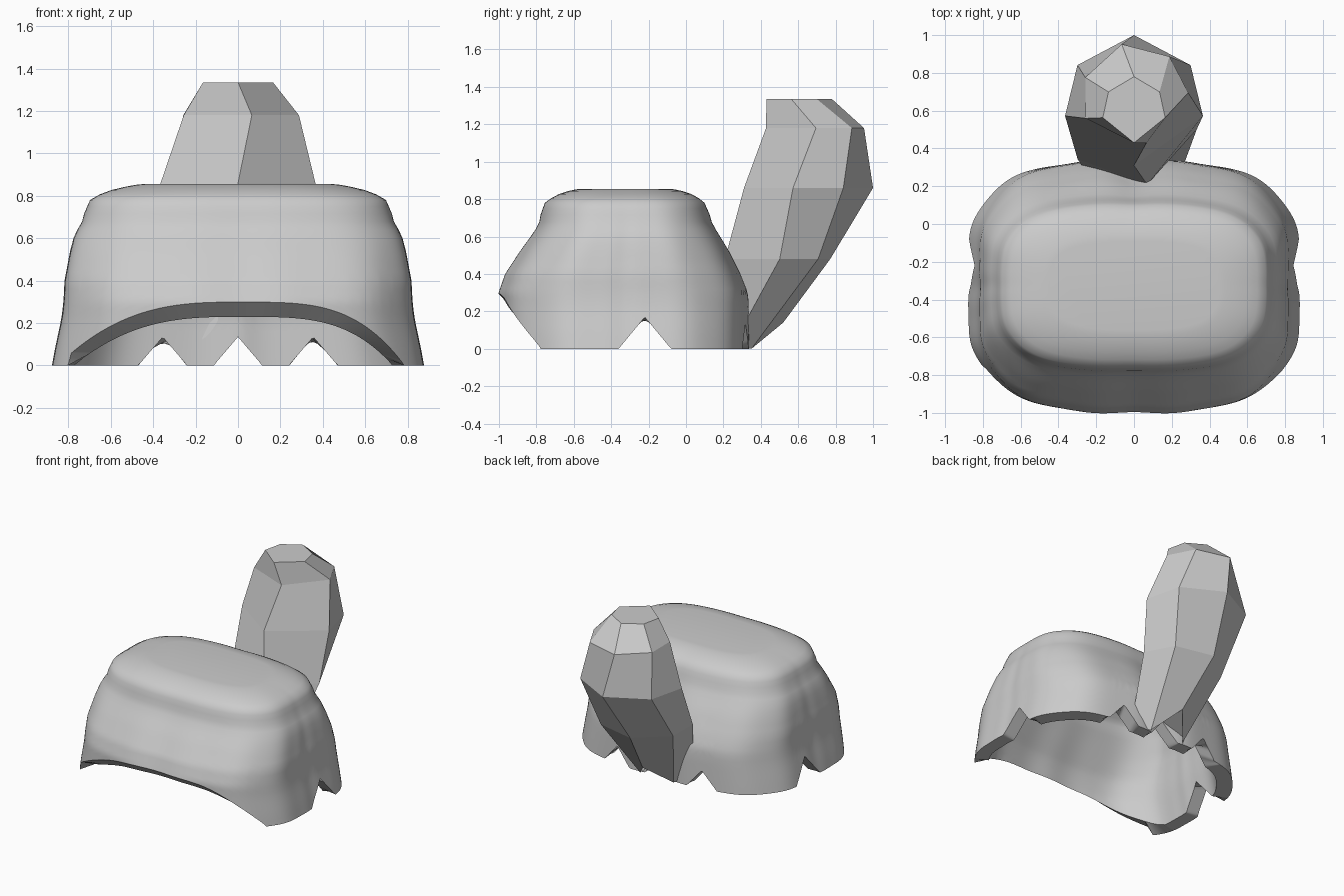
import bpy, bmesh, math
from mathutils import Vector

cube = bpy.data.objects.get("Cube")
if cube:
    bpy.data.objects.remove(cube)

grey = bpy.data.materials.new("plain_grey")
grey.use_nodes = True
COLOUR = (0.6, 0.6, 0.6, 1)
grey.diffuse_color = COLOUR
grey.node_tree.nodes["Principled BSDF"].inputs["Base Color"].default_value = COLOUR


def finish(bm, name, angle=None):
    bmesh.ops.recalc_face_normals(bm, faces=bm.faces[:])
    mesh = bpy.data.meshes.new(name)
    bm.to_mesh(mesh)
    bm.free()
    mesh.materials.append(grey)
    obj = bpy.data.objects.new(name, mesh)
    bpy.context.collection.objects.link(obj)
    if angle:
        bpy.ops.object.select_all(action='DESELECT')
        obj.select_set(True)
        bpy.context.view_layer.objects.active = obj
        bpy.ops.object.shade_smooth_by_angle(angle=math.radians(angle))
    return obj


# Hair shell outlines: height, half width, front y, back y
OUTSIDE = [(0, .885, -.99, .335), (.08, .87, -.995, .335), (.22, .84, -1, .335),
           (.3, .83, -1, .33), (.4, .825, -.965, .29), (.53, .80, -.88, .225),
           (.62, .775, -.815, .17), (.67, .74, -.785, .14), (.71, .73, -.78, .13),
           (.78, .70, -.755, .10), (.82, .63, -.70, .05), (.85, .50, -.61, -.04),
           (.855, .45, -.56, -.09)]
INSIDE = [(0, .785, -.92, .24), (.22, .74, -.925, .24), (.3, .73, -.9, .225),
          (.36, .725, -.875, .20), (.48, .71, -.793, .14), (.62, .665, -.70, .055),
          (.69, .625, -.67, .03), (.74, .56, -.61, -.04), (.755, .42, -.53, -.12)]
COLUMNS, POWER = 480, 3.1


def outline(profile, z):
    for lo, hi in zip(profile, profile[1:]):
        if z <= hi[0]:
            t = (z - lo[0]) / (hi[0] - lo[0])
            return [p + (q - p) * t for p, q in zip(lo[1:], hi[1:])]
    return profile[-1][1:]


def point(profile, theta, z):
    a, front, back = outline(profile, z)
    c, s = math.cos(theta), math.sin(theta)
    r = (abs(c) ** POWER + abs(s) ** POWER) ** (-1 / POWER)
    # shallow vertical furrows between the locks
    fade = min(1, max(.25, (.8 - z) / .3)) if z < .84 else 0
    for centre, deep in ((0, .02), (90, .035), (180, .02)):
        d = (math.degrees(theta) - centre + 180) % 360 - 180
        r -= deep * fade * math.exp(-(d / 7) ** 2)
    r += .006 * fade * math.cos(theta * 14)
    return Vector((a * r * c, (front + back) / 2 + (back - front) / 2 * r * s, z))


def notch(d, half, height):
    return max(0, height * (1 - abs(d) / half))


def edge_height(p, drop):
    """Front arch, side notches and back notches."""
    if p.y < -.45:
        if p.x < -.8:
            return 0
        reach, power = (.85, 2.8) if p.x < 0 else (.785, 3.6)
        return max(0, .3 * (1 - (abs(p.x) / reach) ** power) - drop)
    if p.y < 0:
        return notch(p.y + .22, .14, .17)
    return max(notch(p.x - c, .115, .135) for c in (-.355, 0, .355))


def hem(profile, theta, drop):
    z = 0
    for _ in range(8):
        z = (z + edge_height(point(profile, theta, z), drop)) / 2
    return z if z > .004 else 0


def join(low, high):
    count = len(low)
    for i in range(count):
        j = (i + 1) % count
        bm.faces.new((low[i], low[j], high[j], high[i]))


def skin(profile, drop):
    """A domed skin from its cut lower edge to its closed top."""
    bend, rows = .6, []
    heights = [bend * i / 15 for i in range(16)]
    top = profile[-1][0]
    heights += [bend + (top - bend) * math.sin(math.pi / 2 * i / 10) for i in range(1, 11)]
    thetas = [math.tau * i / COLUMNS for i in range(COLUMNS)]
    hems = [hem(profile, t, drop) for t in thetas]
    for h in heights:
        blend = max(0, 1 - h / bend)
        rows.append([bm.verts.new(point(profile, t, h + e * blend))
                     for t, e in zip(thetas, hems)])
    for low, high in zip(rows, rows[1:]):
        join(low, high)
    bm.faces.new(rows[-1])
    return rows[0]


# Hair shell: outer skin, inner skin and a rim joining them
bm = bmesh.new()
outer_rim = skin(OUTSIDE, 0)
inner_rim = skin(INSIDE, .07)
join(outer_rim, inner_rim)
finish(bm, "hair_shell", 45)

# Faceted tail: height, half width, front y, back y, twist in degrees
TAIL = [(.48, .325, .20, .78, 14), (.86, .365, .31, 1, 0),
        (1.18, .28, .42, .96, 14), (1.335, .165, .43, .78, 0)]
bm = bmesh.new()
# two-pronged foot, parted in the middle
foot = [(0, .25, .14), (.24, .25, .02), (.14, .35, 0),
        (0, .52, .14), (-.14, .35, 0), (-.24, .25, .02)]
rings = [[bm.verts.new(p) for p in foot]]
for z, w, front, back, twist in TAIL:
    depth, mid = back - front, (front + back) / 2
    y_near, y_far = front + depth * .38, front + depth * .77
    spots = [(0, front), (w, y_near), (w * .82, y_far),
             (0, back), (-w * .82, y_far), (-w, y_near)]
    c, s = math.cos(math.radians(twist)), math.sin(math.radians(twist))
    rings.append([bm.verts.new((x * c - (y - mid) * s, mid + x * s + (y - mid) * c, z))
                  for x, y in spots])
for low, high in zip(rings, rings[1:]):
    join(low, high)
bm.faces.new(rings[-1])
bm.faces.new(rings[0][:4])
bm.faces.new(rings[0][3:] + rings[0][:1])
finish(bm, "hair_tail")
